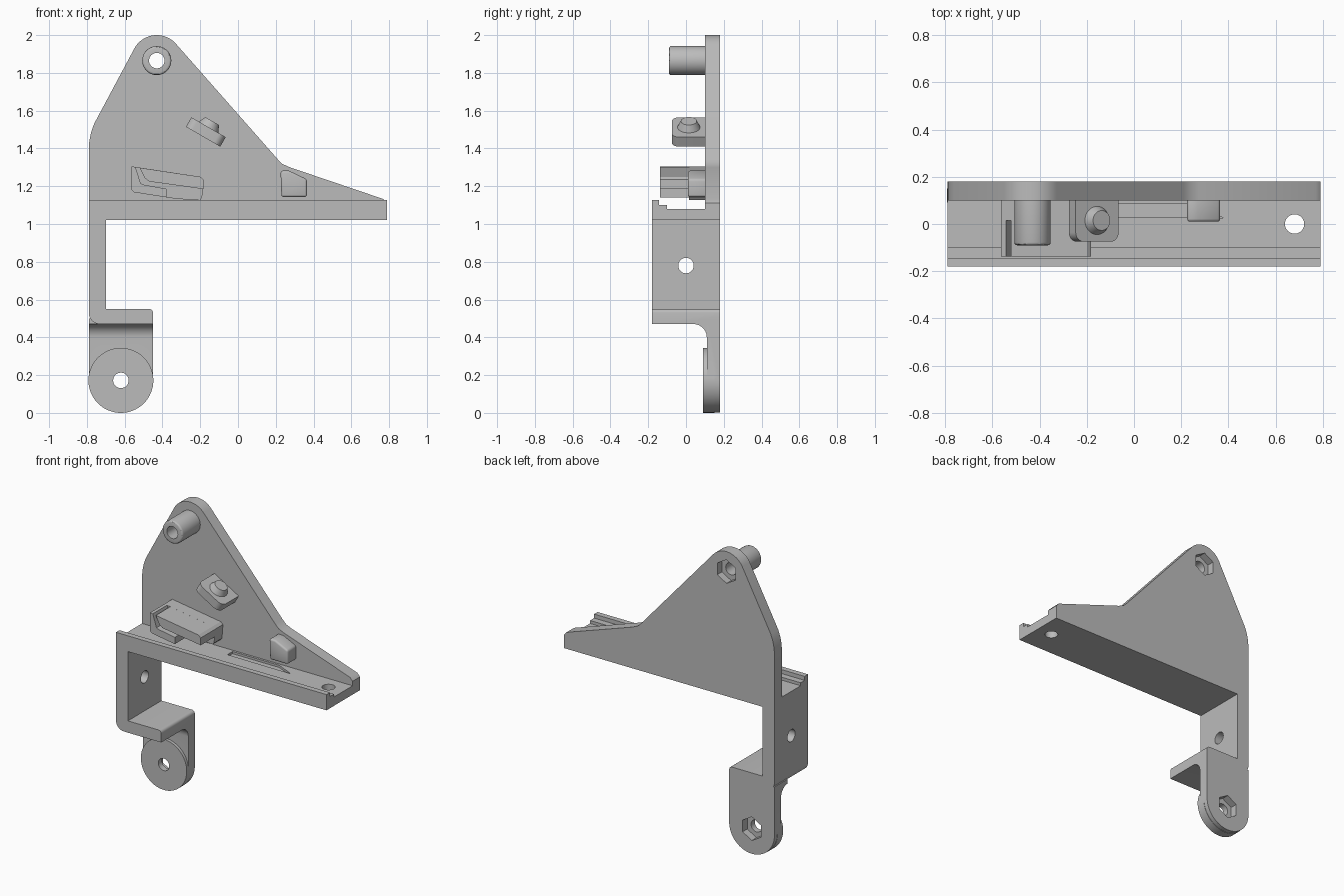
import bpy, bmesh
from math import sin, cos, radians, pi
from mathutils import Matrix, Vector

cube = bpy.data.objects.get("Cube")
if cube:
    bpy.data.objects.remove(cube, do_unlink=True)

grey = bpy.data.materials.new("plain_grey")
grey.use_nodes = True
grey.diffuse_color = (0.5, 0.5, 0.5, 1)
grey.node_tree.nodes["Principled BSDF"].inputs["Base Color"].default_value = (0.5, 0.5, 0.5, 1)


def arc(cx, cy, r, a0, a1, n=12):
    """Points along a circular arc, angles in degrees."""
    steps = [radians(a0 + (a1 - a0) * i / n) for i in range(n + 1)]
    return [(cx + r * cos(a), cy + r * sin(a)) for a in steps]


def circle(cx, cy, r, n=48):
    return arc(cx, cy, r, 0, 360, n)[:-1]


# How profile points (a, b) and the extrusion depth c map to space
AXES = {
    "x": lambda a, b, c: (c, a, b),
    "y": lambda a, b, c: (a, c, b),
    "z": lambda a, b, c: (a, b, c),
}


def prism(name, pts, lo, hi, axis="y"):
    """Extrude a profile between two depths along an axis."""
    place = AXES[axis]
    bm = bmesh.new()
    face = bm.faces.new([bm.verts.new(place(a, b, lo)) for a, b in pts])
    ext = bmesh.ops.extrude_face_region(bm, geom=[face])
    shift = Vector(place(0, 0, hi - lo))
    moved = [v for v in ext["geom"] if isinstance(v, bmesh.types.BMVert)]
    bmesh.ops.translate(bm, verts=moved, vec=shift)
    bmesh.ops.recalc_face_normals(bm, faces=bm.faces)
    mesh = bpy.data.meshes.new(name)
    bm.to_mesh(mesh)
    bm.free()
    mesh.materials.append(grey)
    ob = bpy.data.objects.new(name, mesh)
    bpy.context.collection.objects.link(ob)
    return ob


def rect(a0, b0, a1, b1):
    return [(a0, b0), (a1, b0), (a1, b1), (a0, b1)]


def apply(ob):
    dg = bpy.context.evaluated_depsgraph_get()
    mesh = bpy.data.meshes.new_from_object(ob.evaluated_get(dg))
    ob.modifiers.clear()
    ob.data = mesh


def combine(ob, other, op):
    mod = ob.modifiers.new(op, "BOOLEAN")
    mod.operation, mod.solver, mod.object = op, "EXACT", other
    apply(ob)
    bpy.data.objects.remove(other, do_unlink=True)


def bevel(ob, width, segments=3):
    mod = ob.modifiers.new("bevel", "BEVEL")
    mod.width, mod.segments, mod.limit_method = width, segments, "ANGLE"
    mod.angle_limit = radians(40)
    apply(ob)
    return ob


def smooth(ob):
    bpy.ops.object.select_all(action="DESELECT")
    ob.select_set(True)
    bpy.context.view_layer.objects.active = ob
    bpy.ops.object.shade_smooth_by_angle(angle=radians(30))


X, Y = 0.79, 0.18
TOP, LOW = (-0.43, 1.865), (-0.62, 0.172)

# Frame: beam floor, upright wall and lower shelf in one profile
body = prism("bracket_frame", [(-X, 1.08), (X, 1.08), (X, 1.02), (-0.7, 1.02), (-0.7, 0.55)]
             + arc(-0.47, 0.53, 0.02, 90, 0, 4) + [(-0.45, 0.47)]
             + arc(-0.73, 0.53, 0.06, 270, 180, 8), -Y, Y)

# Tall triangular back plate
plate = prism("back_plate", [(-X, 1.02), (X, 1.02), (X, 1.11), (0.77, 1.132), (0.275, 1.3),
              (0.235, 1.318), (0.21, 1.343)] + arc(*TOP, 0.135, 40, 152, 20)
              + [(-0.762, 1.53), (-0.778, 1.485), (-0.787, 1.44), (-X, 1.4)], 0.1, Y)

# Stepped front lip of the beam
lip = prism("front_lip", [(-Y, 1.04), (-0.1, 1.04), (-0.1, 1.1), (-0.143, 1.1),
            (-0.143, 1.127), (-Y, 1.127)], -X, X, "x")

# Lower tab, its fillet under the shelf, and its round pad
tab = prism("lower_tab", [(-X, 0.5), (-0.45, 0.5)] + arc(*LOW, 0.17, 0, -180, 32), 0.11, Y)
fillet = prism("shelf_fillet", [(0.15, 0.5), (0.04, 0.5)] + arc(0.04, 0.4, 0.07, 90, 0, 10)
               + [(0.15, 0.4)], -X, -0.45, "x")
pad = prism("lower_pad", circle(*LOW, 0.172, 64), 0.09, 0.15)

# Upper hollow post
post = bevel(prism("upper_post", circle(*TOP, 0.077), -0.09, 0.14), 0.012)

for part in (plate, lip, tab, fillet, pad, post):
    combine(body, part, "UNION")

# Bolt holes with hexagonal nut pockets at the back
for cx, cz in (TOP, LOW):
    combine(body, prism("bolt_hole", circle(cx, cz, 0.041, 32), -0.3, 0.3), "DIFFERENCE")
    combine(body, prism("nut_pocket", arc(cx, cz, 0.08, 30, 330, 5), 0.13, 0.3), "DIFFERENCE")

# Mounting holes through wall and beam, and the shallow floor groove
combine(body, prism("wall_hole", circle(0, 0.78, 0.041, 32), -0.9, -0.6, "x"), "DIFFERENCE")
combine(body, prism("beam_hole", circle(0.68, 0, 0.041, 32), 0.9, 1.2, "z"), "DIFFERENCE")
combine(body, prism("floor_groove", [(-0.1, 0.085), (0.25, 0.085), (0.38, 0.025), (-0.1, 0.03)],
                    1.065, 1.2, "z"), "DIFFERENCE")
smooth(body)

# Slotted block: recessed base, main upper block and a thin L-shaped guard
base = prism("slotted_block_base", [(-0.563, 1.305), (-0.2, 1.25), (-0.183, 1.235), (-0.19, 1.14),
             (-0.2, 1.128), (-0.32, 1.132), (-0.55, 1.168), (-0.563, 1.18)], 0.015, 0.12)
block = prism("slotted_block_front", [(-0.52, 1.298), (-0.2, 1.25), (-0.183, 1.235),
              (-0.183, 1.185), (-0.47, 1.225), (-0.495, 1.245)], -0.138, 0.05)
guard = prism("slotted_block_guard", [(-0.563, 1.305), (-0.543, 1.302), (-0.515, 1.215),
              (-0.5, 1.208), (-0.378, 1.186), (-0.378, 1.141), (-0.55, 1.168),
              (-0.563, 1.18)], -0.138, 0.05)
for part in (block, guard):
    combine(base, part, "UNION")
base.name = "slotted_block"
smooth(base)

# Small stop block near the tapered end
stop = prism("stop_block", [(0.225, 1.282), (0.27, 1.282), (0.365, 1.237), (0.365, 1.143),
             (0.23, 1.143)], 0.01, 0.12)
smooth(bevel(stop, 0.012))

# Tilted clip with a tapered button on its upper face
clip = prism("tilted_clip", [(0.105, 0.12), (-0.105, 0.12)]
             + arc(-0.065, -0.035, 0.04, 180, 270, 8)
             + arc(0.065, -0.035, 0.04, 270, 360, 8), -0.03, 0.028, "z")
bm = bmesh.new()
bmesh.ops.create_cone(bm, cap_ends=True, segments=40, radius1=0.07, radius2=0.042, depth=0.06,
                      matrix=Matrix.Translation((0, 0.015, 0.036)))
mesh = bpy.data.meshes.new("clip_button")
bm.to_mesh(mesh)
bm.free()
mesh.materials.append(grey)
button = bpy.data.objects.new("clip_button", mesh)
bpy.context.collection.objects.link(button)
combine(clip, button, "UNION")
clip.data.transform(Matrix.Translation((-0.17, 0, 1.488)) @ Matrix.Rotation(pi / 6, 4, "Y"))
smooth(clip)
